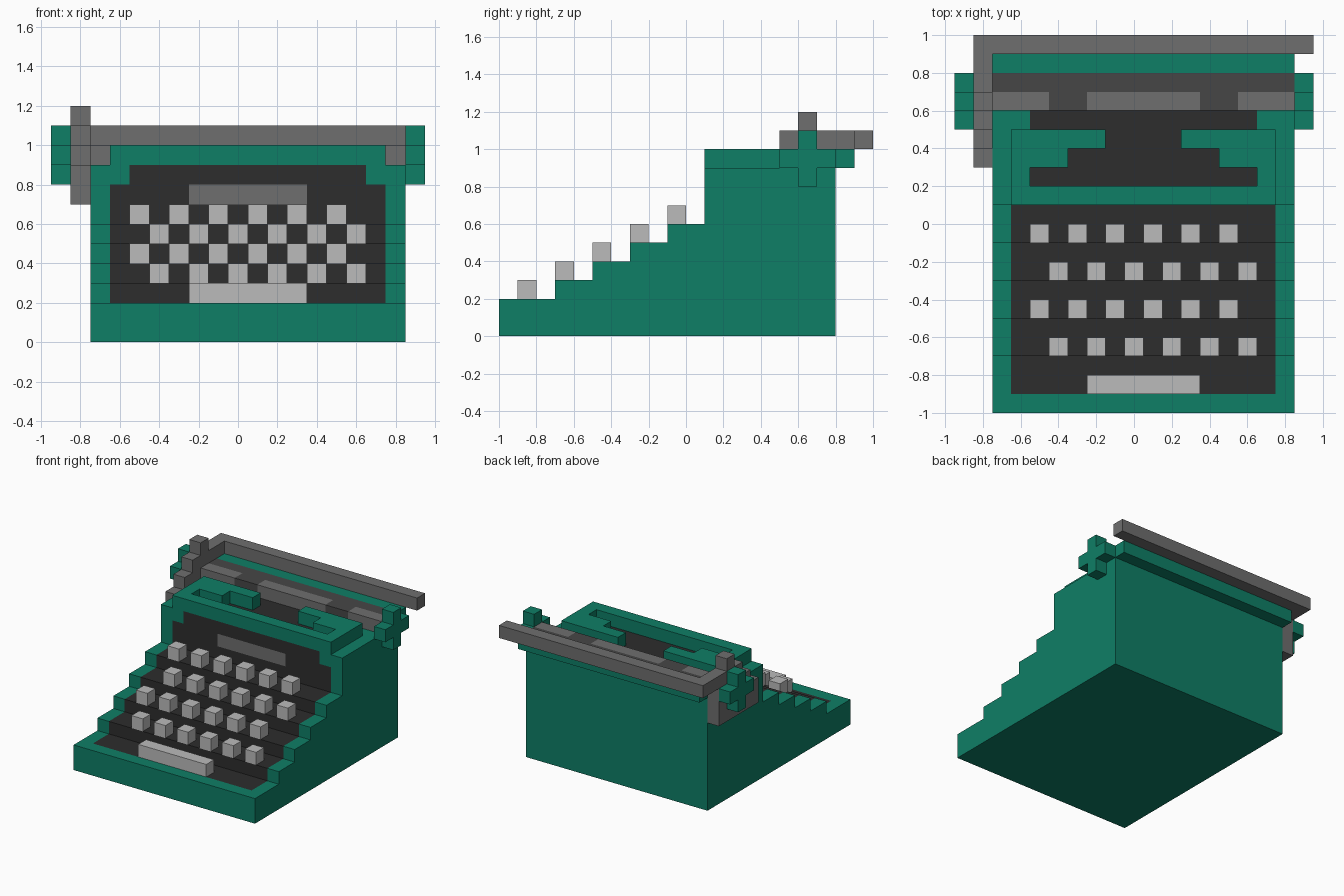
import bpy, bmesh
from mathutils import Vector

cube = bpy.data.objects.get("Cube")
if cube:
    bpy.data.objects.remove(cube, do_unlink=True)


def material(name, rgb):
    m = bpy.data.materials.new(name)
    m.use_nodes = True
    col = (*rgb, 1.0)
    m.diffuse_color = col
    bsdf = next(n for n in m.node_tree.nodes if n.type == 'BSDF_PRINCIPLED')
    bsdf.inputs["Base Color"].default_value = col
    bsdf.inputs["Roughness"].default_value = 0.8
    return m


GREEN = material("green", (0.0045, 0.21, 0.133))
BLACK = material("charcoal", (0.026, 0.026, 0.026))
GREY = material("mid_grey", (0.156, 0.156, 0.156))
SHADE = material("dark_grey", (0.061, 0.061, 0.061))
LIGHT = material("light_grey", (0.497, 0.497, 0.497))


def prism(name, pts, axis, lo, hi, mats, cuts=None, rule=None):
    """Extrude a 2D outline along an axis, cut it on planes, colour by rule."""
    def place(a, b, t):
        return {'x': (t, a, b), 'y': (a, t, b), 'z': (a, b, t)}[axis]
    bm = bmesh.new()
    face = bm.faces.new([bm.verts.new(place(a, b, lo)) for a, b in pts])
    ext = bmesh.ops.extrude_face_region(bm, geom=[face])
    verts = [g for g in ext["geom"] if isinstance(g, bmesh.types.BMVert)]
    bmesh.ops.translate(bm, verts=verts, vec=place(0, 0, hi - lo))
    bmesh.ops.recalc_face_normals(bm, faces=bm.faces)
    for ax, values in (cuts or {}).items():
        no = Vector([float(ax == c) for c in "xyz"])
        for v in values:
            geom = bm.verts[:] + bm.edges[:] + bm.faces[:]
            bmesh.ops.bisect_plane(bm, geom=geom, plane_co=no * v, plane_no=no, dist=1e-5)
    if rule:
        for f in bm.faces:
            f.material_index = rule(f.calc_center_median(), f.normal)
    mesh = bpy.data.meshes.new(name)
    bm.to_mesh(mesh)
    bm.free()
    for m in mats:
        mesh.materials.append(m)
    ob = bpy.data.objects.new(name, mesh)
    bpy.context.collection.objects.link(ob)
    return ob


def box(name, x0, x1, y0, y1, z0, z1, mats, **kw):
    return prism(name, [(x0, y0), (x1, y0), (x1, y1), (x0, y1)], 'z', z0, z1, mats, **kw)


# Stepped body with the dark keyboard well, front panel and type basket
def body_colour(c, n):
    if n.y < -0.5 and c.y > 0.05:                       # front panel
        if 0.7 < c.z < 0.8 and -0.25 < c.x < 0.35:
            return 2
        inner = -0.65 < c.x < 0.75 if c.z < 0.8 else -0.55 < c.x < 0.65
        return int(inner)
    if c.y < 0.1 and c.y > -0.9 and (n.z > 0.5 or n.y < -0.5):   # key steps
        return int(-0.65 < c.x < 0.75)
    if n.z > 0.5 and 0.2 < c.y < 0.6:                   # type basket floor
        return int(-0.55 < c.x < 0.65)
    return 0


steps = [(0.8, 0), (-1, 0), (-1, 0.2)]
for i in range(4):
    y = -0.7 + 0.2 * i
    steps += [(y, 0.2 + 0.1 * i), (y, 0.3 + 0.1 * i)]
steps += [(0.1, 0.6), (0.1, 0.9), (0.8, 0.9)]
prism("body", steps, 'x', -0.75, 0.85, [GREEN, BLACK, GREY],
      cuts={'x': (-0.65, -0.55, -0.25, 0.35, 0.65, 0.75),
            'y': (-0.9, 0.2, 0.6), 'z': (0.7, 0.8)}, rule=body_colour)

# Raised top cover, open in the middle
prism("top_cover", [(-0.65, 0.1), (0.75, 0.1), (0.75, 0.5), (0.25, 0.5), (0.25, 0.4),
                    (0.45, 0.4), (0.45, 0.3), (0.65, 0.3), (0.65, 0.2), (-0.55, 0.2),
                    (-0.55, 0.3), (-0.35, 0.3), (-0.35, 0.4), (-0.15, 0.4),
                    (-0.15, 0.5), (-0.65, 0.5)], 'z', 0.9, 1.0, [GREEN])


# Platen with paper grips along its front edge
def platen_colour(c, n):
    gap = -0.45 < c.x < -0.25 or 0.35 < c.x < 0.55
    return int(c.y > 0.7 or gap)


box("platen", -0.75, 0.85, 0.6, 0.8, 0.9, 1.0, [GREY, SHADE],
    cuts={'x': (-0.45, -0.25, 0.35, 0.55), 'y': (0.7,)}, rule=platen_colour)

# Carriage back and paper rail
box("carriage_back", -0.75, 0.85, 0.8, 0.9, 0.9, 1.0, [GREEN])
box("paper_rail", -0.85, 0.95, 0.9, 1.0, 1.0, 1.1, [GREY])

# Return lever on the right side
prism("return_lever", [(0.3, 0.7), (0.8, 0.7), (0.8, 1.0), (0.9, 1.0), (0.9, 1.1),
                       (0.7, 1.1), (0.7, 1.2), (0.6, 1.2), (0.6, 1.1), (0.5, 1.1),
                       (0.5, 1.0), (0.4, 1.0), (0.4, 0.9), (0.3, 0.9)],
      'x', -0.85, -0.75, [GREY])

# Cross-shaped platen knobs
cross = [(0.6, 0.8), (0.7, 0.8), (0.7, 0.9), (0.8, 0.9), (0.8, 1.0), (0.7, 1.0),
         (0.7, 1.1), (0.6, 1.1), (0.6, 1.0), (0.5, 1.0), (0.5, 0.9), (0.6, 0.9)]
for side, x in (("right", -0.95), ("left", 0.85)):
    prism(f"{side}_knob", cross, 'x', x, x + 0.1, [GREEN])

# Four staggered rows of keys and the space bar
for row in range(4):
    y, z = -0.7 + 0.2 * row, 0.3 + 0.1 * row
    for k in range(6):
        x = (-0.55 if row % 2 else -0.45) + 0.2 * k
        box(f"key_{row + 1}_{k + 1}", x, x + 0.1, y, y + 0.1, z, z + 0.1, [LIGHT])
box("space_bar", -0.25, 0.35, -0.9, -0.8, 0.2, 0.3, [LIGHT])
